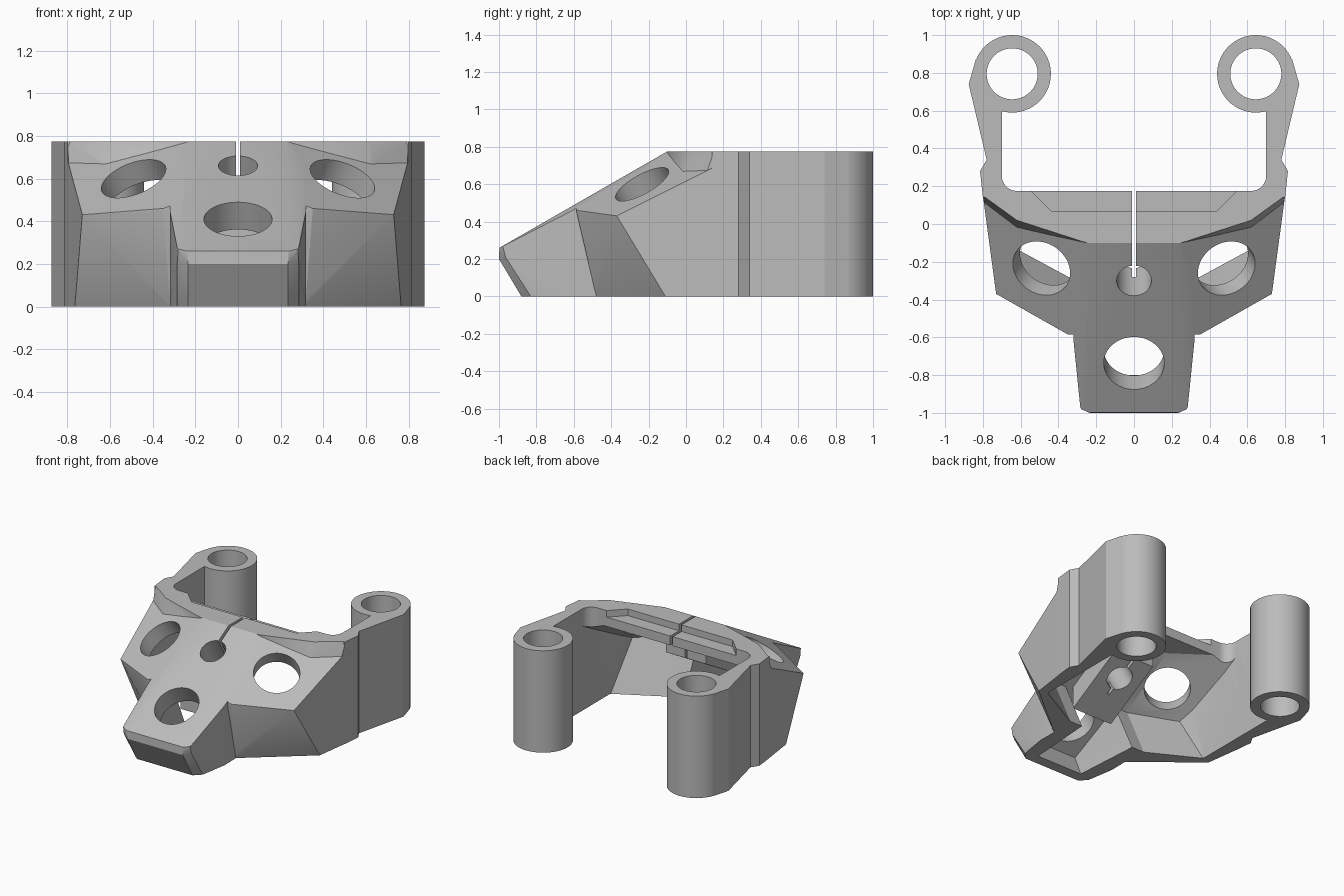
import bpy, bmesh, math
from mathutils import Vector

if "Cube" in bpy.data.objects:
    bpy.data.objects.remove(bpy.data.objects["Cube"])

grey = bpy.data.materials.new("light_grey")
grey.use_nodes = True
grey.diffuse_color = (0.5, 0.5, 0.5, 1)
grey.node_tree.nodes["Principled BSDF"].inputs["Base Color"].default_value = (0.5, 0.5, 0.5, 1)

HEIGHT = 0.775


def finish(name, bm):
    bmesh.ops.recalc_face_normals(bm, faces=bm.faces)
    mesh = bpy.data.meshes.new(name)
    bm.to_mesh(mesh)
    bm.free()
    mesh.materials.append(grey)
    ob = bpy.data.objects.new(name, mesh)
    bpy.context.collection.objects.link(ob)
    return ob


def hull(name, half_points, planes):
    """Mirrored convex block, trimmed by (point, outward normal) planes."""
    bm = bmesh.new()
    for x, y, z in half_points:
        for s in (-1, 1):
            bm.verts.new((s * x, y, z))
    res = bmesh.ops.convex_hull(bm, input=bm.verts)
    loose = {g for g in res["geom_interior"] + res["geom_unused"] if isinstance(g, bmesh.types.BMVert)}
    bmesh.ops.delete(bm, geom=list(loose), context="VERTS")
    for co, no in planes:
        bmesh.ops.bisect_plane(bm, geom=bm.verts[:] + bm.edges[:] + bm.faces[:],
                               plane_co=co, plane_no=no, clear_outer=True)
        rim = [e for e in bm.edges if e.is_boundary]
        if rim:
            bmesh.ops.edgeloop_fill(bm, edges=rim)
    bmesh.ops.dissolve_limit(bm, angle_limit=0.01, verts=bm.verts, edges=bm.edges)
    return finish(name, bm)


def prism(name, outline, z0, z1):
    bm = bmesh.new()
    face = bm.faces.new([bm.verts.new((x, y, z0)) for x, y in outline])
    up = bmesh.ops.extrude_face_region(bm, geom=[face])["geom"]
    bmesh.ops.translate(bm, vec=(0, 0, z1 - z0), verts=[g for g in up if isinstance(g, bmesh.types.BMVert)])
    return finish(name, bm)


def rod(name, centre, axis, radius, up, down):
    bm = bmesh.new()
    bmesh.ops.create_cone(bm, cap_ends=True, segments=64, radius1=radius, radius2=radius, depth=up + down)
    axis = Vector(axis).normalized()
    bm.transform(axis.to_track_quat("Z", "Y").to_matrix().to_4x4())
    bmesh.ops.translate(bm, vec=Vector(centre) + axis * (up - down) / 2, verts=bm.verts)
    return finish(name, bm)


def combine(target, tool, mode):
    mod = target.modifiers.new("join", "BOOLEAN")
    mod.operation, mod.object, mod.solver = mode, tool, "EXACT"
    bpy.ops.object.select_all(action="DESELECT")
    bpy.context.view_layer.objects.active = target
    target.select_set(True)
    bpy.ops.object.modifier_apply(modifier=mod.name)
    bpy.data.objects.remove(tool)


# Roof planes: central slope, two side facets, flat top
SLOPE = Vector((0, -0.574, 1))
FACET = Vector((0.39, -0.553, 1))


def roof(slope_drop, facet_drop, flat_drop):
    planes = [((0, 0, 0.8325 - slope_drop), SLOPE), ((0, 0, HEIGHT - flat_drop), Vector((0, 0, 1)))]
    for s in (-1, 1):
        planes.append(((0, 0, 0.92 - facet_drop), Vector((s * FACET.x, FACET.y, 1))))
    return planes


# Outer shell: winged body, nose and top rim
bracket = hull("bracket", [
    (0.73, -0.37, 1), (0.73, -0.37, 0.43), (0.35, -0.585, 1), (0.35, -0.585, 0.45),
    (0.765, -0.11, 0), (0.315, -0.48, 0), (0.8, 0.15, 0), (0.8, 0.15, 1),
    (0.8, 0.175, 0), (0.8, 0.175, 1)], roof(0, 0, 0))
nose = hull("nose", [
    (0.235, -0.88, 0), (0.285, -0.83, 0), (0.235, -1, 0.2), (0.285, -0.965, 0.21),
    (0.28, -0.98, 0.27), (0.28, -0.97, 1), (0.32, -0.62, 0), (0.32, -0.62, 1),
    (0.315, -0.3, 0), (0.32, -0.3, 1)], roof(0, 0, 0))
rim = hull("rim", [
    (0.25, -0.1, HEIGHT), (0.33, -0.06, HEIGHT), (0.62, 0.02, HEIGHT), (0.8, 0.15, HEIGHT),
    (0.25, -0.1, 0.62), (0.62, -0.02, 0.66), (0.793, 0.11, 0.66),
    (0.8, 0.175, HEIGHT), (0.8, 0.175, 0.62)], [])
combine(bracket, nose, "UNION")
combine(bracket, rim, "UNION")

# Rear arms with tube ends
arm = [(0.6, 0.14), (0.8, 0.14), (0.815, 0.28), (0.78, 0.34), (0.875, 0.74), (0.838, 0.87),
       (0.645, 0.8), (0.7, 0.62), (0.7, 0.25)]
arm += [(0.62 + 0.08 * math.cos(a), 0.255 - 0.08 * math.sin(a))
        for a in [math.pi / 2 * i / 8 for i in range(1, 9)]]
for s, side in ((1, "left"), (-1, "right")):
    combine(bracket, prism(side + "_arm", [(s * x, y) for x, y in arm], 0, HEIGHT), "UNION")
    combine(bracket, rod(side + "_tube", (s * 0.645, 0.795, 0), (0, 0, 1), 0.205, HEIGHT, 0), "UNION")

# Hollow inside, open below and behind
wing_hollow = hull("wing_hollow", [
    (0.65, -0.31, 1), (0.65, -0.31, 0.4), (0.33, -0.47, 1), (0.33, -0.47, 0.4),
    (0.7, -0.08, -0.02), (0.33, -0.28, -0.02), (0.7, 0.29, -0.02), (0.7, 0.29, 1)],
    roof(0.17, 0.14, 0.12))
nose_hollow = hull("nose_hollow", [
    (0.19, -0.79, -0.02), (0.2, -0.87, 0.16), (0.21, -0.86, 1),
    (0.23, -0.2, -0.02), (0.23, -0.2, 1)], roof(0.17, 0.14, 0.12))
combine(bracket, wing_hollow, "DIFFERENCE")
combine(bracket, nose_hollow, "DIFFERENCE")

# Clamp boss under the centre of the roof
boss = hull("boss", [(0.17, y, z) for y in (-0.45, 0) for z in (0, 1)],
            roof(0.05, 0.05, 0.05) + [((0, 0, 0.8325 - 0.34), -SLOPE)])
combine(bracket, boss, "UNION")

# Holes, clamp slot and top recess
cuts = [rod("nose_hole", (0, -0.737, 0.41), SLOPE, 0.16, 0.2, 0.3),
        rod("clamp_hole", (0, -0.3, 0.66), SLOPE, 0.092, 0.2, 0.5),
        prism("slot", [(-0.01, -0.28), (0.01, -0.28), (0.01, 0.3), (-0.01, 0.3)], 0.1, 0.9),
        prism("recess", [(-0.58, 0.21), (-0.44, 0.07), (0.44, 0.07), (0.58, 0.21)], 0.725, 0.9)]
for s in (-1, 1):
    cuts.append(rod("wing_hole", (s * 0.49, -0.235, 0.6), (s * FACET.x, FACET.y, 1), 0.16, 0.2, 0.25))
    cuts.append(rod("tube_bore", (s * 0.645, 0.795, 0), (0, 0, 1), 0.135, 0.9, 0.1))
for cut in cuts:
    combine(bracket, cut, "DIFFERENCE")

bracket.select_set(True)
bpy.context.view_layer.objects.active = bracket
bpy.ops.object.shade_smooth_by_angle(angle=math.radians(20))
